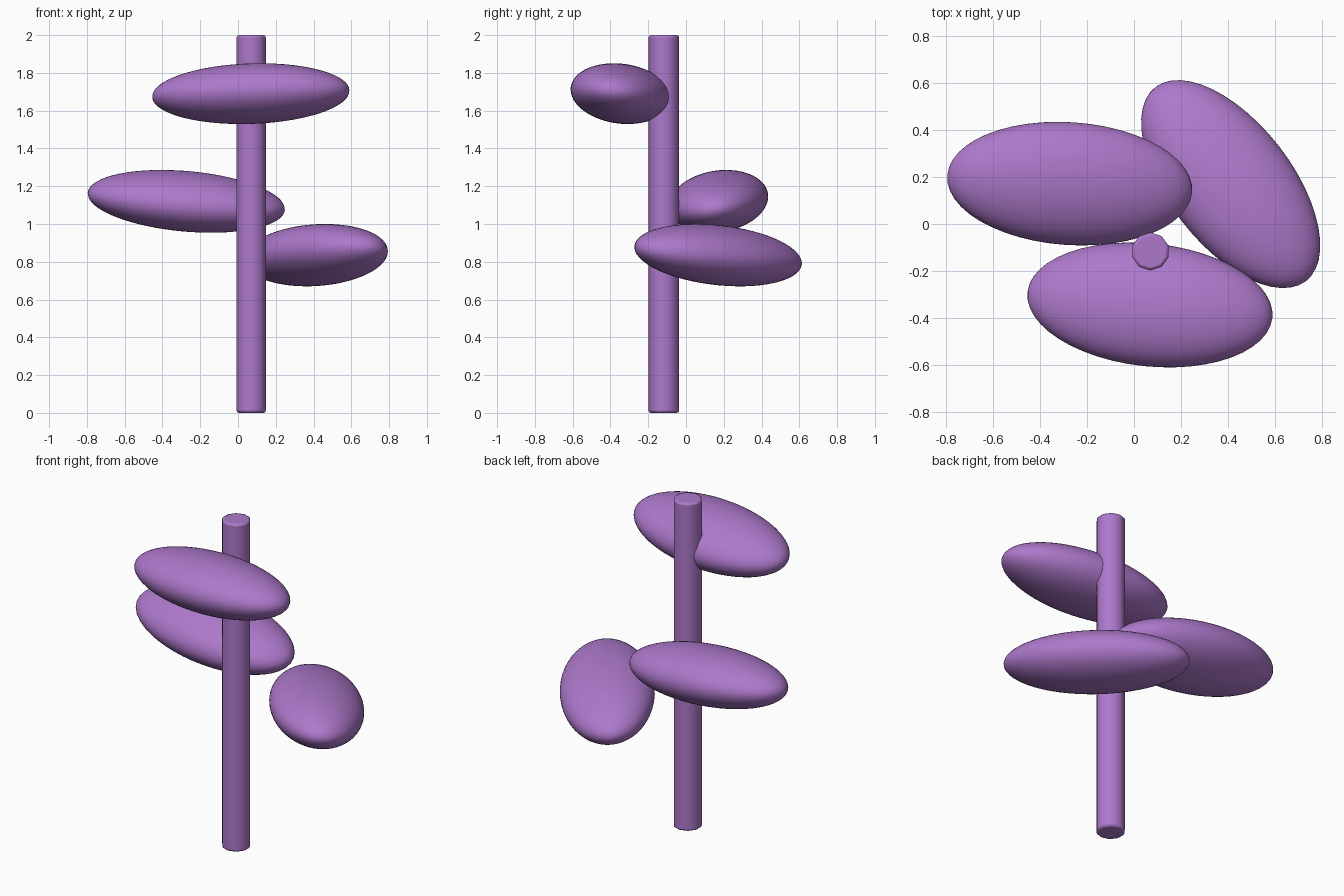
import bpy
from math import radians

if "Cube" in bpy.data.objects:
    bpy.data.objects.remove(bpy.data.objects["Cube"])

mat = bpy.data.materials.new("purple")
mat.diffuse_color = (0.42, 0.19, 0.60, 1)
mat.use_nodes = True
mat.node_tree.nodes["Principled BSDF"].inputs["Base Color"].default_value = mat.diffuse_color


def finish(obj, name, angle):
    obj.name = name
    obj.data.materials.append(mat)
    bpy.ops.object.shade_smooth_by_angle(angle=radians(angle))


def leaf(name, center, pitch_roll_yaw):
    """Flattened ellipsoid leaf, twisted about its own centre."""
    pitch, roll, yaw = pitch_roll_yaw
    bpy.ops.mesh.primitive_uv_sphere_add(segments=48, ring_count=32, radius=1, location=center)
    obj = bpy.context.object
    obj.scale = (0.525, 0.263, 0.158)
    obj.rotation_euler = (radians(roll), radians(pitch), radians(yaw))
    finish(obj, name, 60)


# Stem: slim faceted post with softened rims
bpy.ops.mesh.primitive_cylinder_add(vertices=10, radius=0.081, depth=2, location=(0.07, -0.117, 1))
stem = bpy.context.object
bevel = stem.modifiers.new("rim", 'BEVEL')
bevel.width = 0.012
bevel.segments = 2
bevel.limit_method = 'ANGLE'
bevel.angle_limit = radians(60)
finish(stem, "stem", 50)

# Leaves spiralling around the stem
leaf("upper_leaf", (0.068, -0.345, 1.69), (-2, -6.6, -6.1))
leaf("middle_leaf", (-0.274, 0.172, 1.12), (5.1, 7, -3.9))
leaf("lower_leaf", (0.412, 0.17, 0.835), (-4.6, -7, -52.3))
